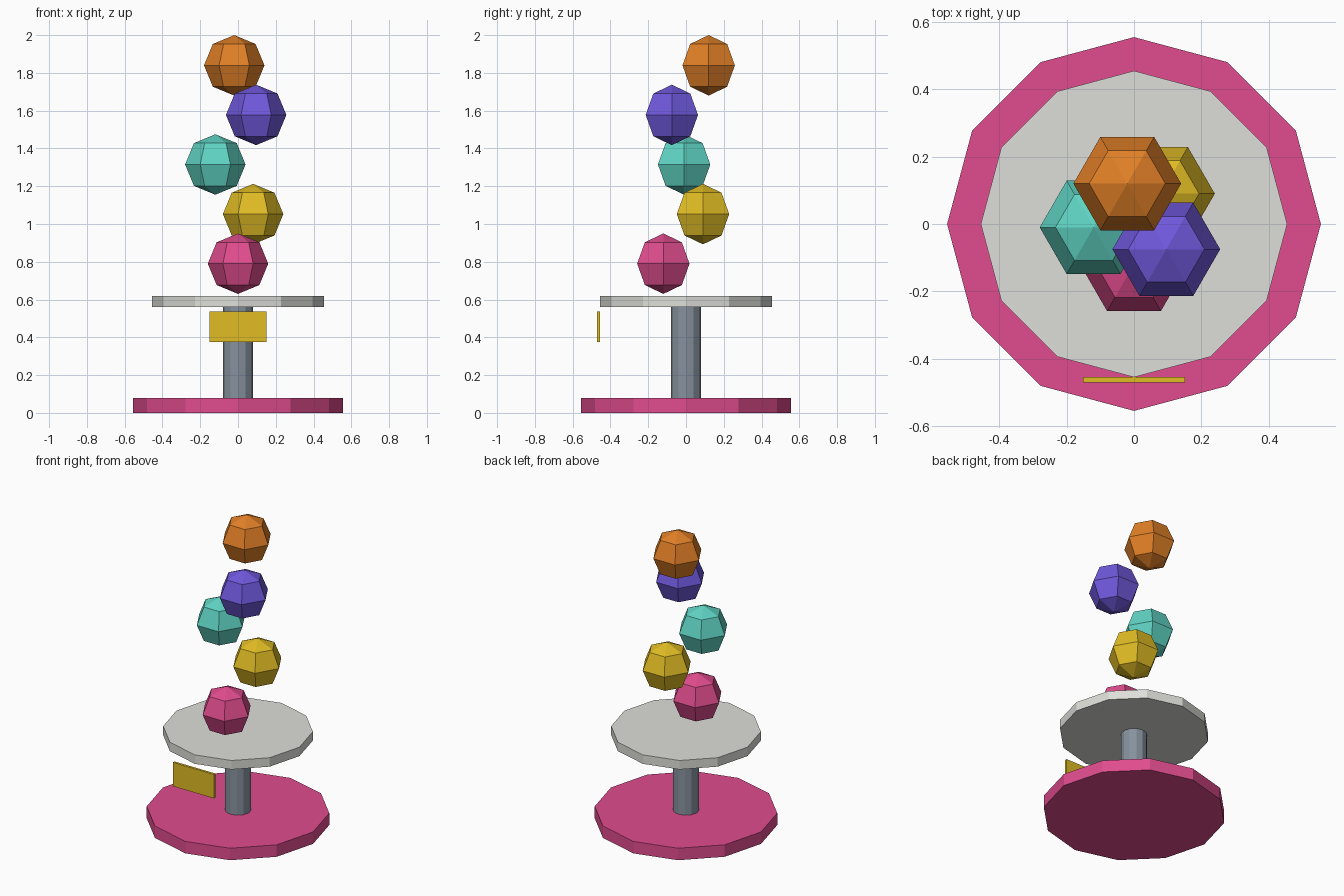
import bpy
import math

cube = bpy.data.objects.get("Cube")
if cube:
    bpy.data.objects.remove(cube, do_unlink=True)


def linear(c):
    return c / 12.92 if c <= 0.04045 else ((c + 0.055) / 1.055) ** 2.4


def material(name, hex_code):
    rgb = [linear(int(hex_code[i:i + 2], 16) / 255) for i in (0, 2, 4)]
    mat = bpy.data.materials.new(name)
    mat.use_nodes = True
    mat.diffuse_color = (*rgb, 1)
    mat.node_tree.nodes["Principled BSDF"].inputs["Base Color"].default_value = (*rgb, 1)
    return mat


pink = material("pink", "E04C8E")
pale_grey = material("pale grey", "DEDED9")
steel = material("steel grey", "87929E")
yellow = material("yellow", "E0BC24")
teal = material("teal", "5FD3C3")
purple = material("purple", "6F58DB")
orange = material("orange", "E07F26")


def finish(name, mat):
    obj = bpy.context.object
    obj.name = obj.data.name = name
    obj.data.materials.append(mat)
    return obj


def disc(name, radius, bottom, top, mat):
    bpy.ops.mesh.primitive_cylinder_add(vertices=12, radius=radius, depth=top - bottom,
                                        location=(0, 0, (bottom + top) / 2))
    return finish(name, mat)


# Stand: base, post and round tray
disc("base", 0.555, 0, 0.08, pink)
disc("post", 0.08, 0.08, 0.56, steel)
disc("tray", 0.455, 0.56, 0.62, pale_grey)

# Sign plate in front of the post
bpy.ops.mesh.primitive_cube_add(size=1, location=(0, -0.463, 0.456))
sign = finish("sign_plate", yellow)
sign.scale = (0.302, 0.016, 0.16)

# Faceted balls tumbling above the tray
balls = [("pink", 0, -0.12, pink), ("yellow", 0.08, 0.09, yellow),
         ("teal", -0.12, -0.01, teal), ("purple", 0.096, -0.075, purple),
         ("orange", -0.02, 0.12, orange)]
for i, (label, x, y, mat) in enumerate(balls):
    bpy.ops.mesh.primitive_uv_sphere_add(segments=6, ring_count=4, radius=0.16,
                                         location=(x, y, 0.79 + i * 0.2625),
                                         rotation=(0, 0, math.radians(30)))
    finish(label + "_ball", mat)
